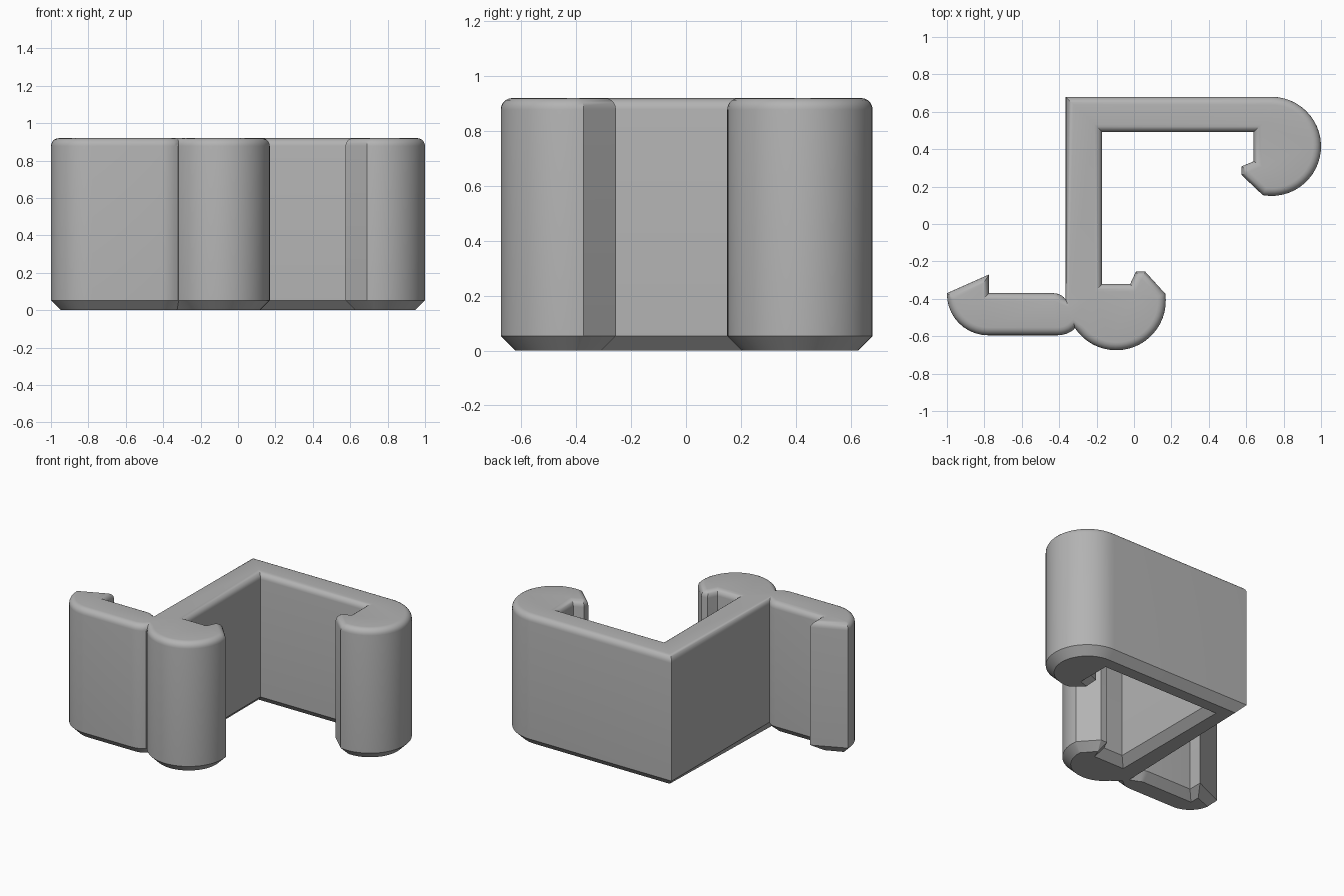
import bpy
import bmesh
from math import sin, cos, pi, radians
from mathutils import Vector

cube = bpy.data.objects.get("Cube")
if cube:
    bpy.data.objects.remove(cube, do_unlink=True)

HEIGHT, CHAMFER, ROUND = 0.92, 0.053, 0.042


def arc(cx, cy, r, start, end, steps):
    """Points along a circular arc, angles in degrees."""
    angles = [radians(start + (end - start) * i / steps) for i in range(steps + 1)]
    return [(cx + r * cos(a), cy + r * sin(a)) for a in angles]


def inset(points, d):
    """Move a counter-clockwise outline inwards by d."""
    n, moved = len(points), []
    for i, p in enumerate(points):
        a = (p - points[i - 1]).normalized()
        b = (points[(i + 1) % n] - p).normalized()
        na, nb = Vector((-a.y, a.x)), Vector((-b.y, b.x))
        mid = (na + nb).normalized()
        length = 1 / mid.dot(na)
        deep_notch = a.x * b.y - a.y * b.x < 0 and length > 1.6
        moved.append(p + mid * d * (1.1 if deep_notch else length))
    # Collapse edges that the inset has turned around
    for i in range(n):
        j = (i + 1) % n
        if (moved[j] - moved[i]).dot(points[j] - points[i]) < 0:
            m = (moved[i] + moved[j]) / 2
            moved[i], moved[j] = m, m.copy()
    return moved


# Outline of the clip, counter-clockwise
outline = arc(-0.095, -0.41, 0.265, 213, 368, 22)                 # middle bulb
outline += [(0.06, -0.255), (0.01, -0.255), (-0.02, -0.32)]       # middle catch
outline += [(-0.17, -0.32), (-0.17, 0.492), (0.64, 0.492)]        # inner walls
outline += [(0.64, 0.335), (0.575, 0.308), (0.575, 0.262)]        # right catch
outline += arc(0.735, 0.415, 0.265, -100, 90, 26)                 # right bulb
outline += [(-0.365, 0.68)]                                       # outer corner
outline += arc(-0.43, -0.45, 0.08, 36, 90, 5)                     # arm shoulder
outline += [(-0.775, -0.37), (-0.775, -0.27), (-1.0, -0.37)]      # left catch
outline += arc(-0.78, -0.375, 0.22, 188, 270, 9)                  # left arm end
outline += arc(-0.41, -0.45, 0.145, 270, 308, 4)                  # arm underside
outline = [Vector(p) for p in outline]

# Layers: chamfered foot, straight wall, rounded rim
layers = [(CHAMFER, 0.0), (0.0, CHAMFER)]
for k in range(6):
    t = pi / 2 * k / 5
    layers.append((ROUND * (1 - cos(t)), HEIGHT - ROUND + ROUND * sin(t)))

bm = bmesh.new()
rings = []
for d, z in layers:
    ring = inset(outline, d) if d > 0 else outline
    rings.append([bm.verts.new((p.x, p.y, z)) for p in ring])
for low, high in zip(rings, rings[1:]):
    for i in range(len(low)):
        j = (i + 1) % len(low)
        bm.faces.new((low[i], low[j], high[j], high[i]))
bm.faces.new(rings[0][::-1])
bm.faces.new(rings[-1])
bmesh.ops.remove_doubles(bm, verts=bm.verts, dist=0.0005)
bmesh.ops.triangulate(bm, faces=[f for f in bm.faces if len(f.verts) > 4])
bmesh.ops.recalc_face_normals(bm, faces=bm.faces)

mesh = bpy.data.meshes.new("clip_body")
bm.to_mesh(mesh)
bm.free()
clip = bpy.data.objects.new("clip_body", mesh)
bpy.context.collection.objects.link(clip)

# Plain grey plastic
grey = bpy.data.materials.new("plain_grey")
grey.use_nodes = True
colour = (0.45, 0.45, 0.45, 1)
grey.diffuse_color = colour
grey.node_tree.nodes["Principled BSDF"].inputs["Base Color"].default_value = colour
mesh.materials.append(grey)

bpy.ops.object.select_all(action="DESELECT")
clip.select_set(True)
bpy.context.view_layer.objects.active = clip
bpy.ops.object.shade_smooth_by_angle(angle=radians(30))
